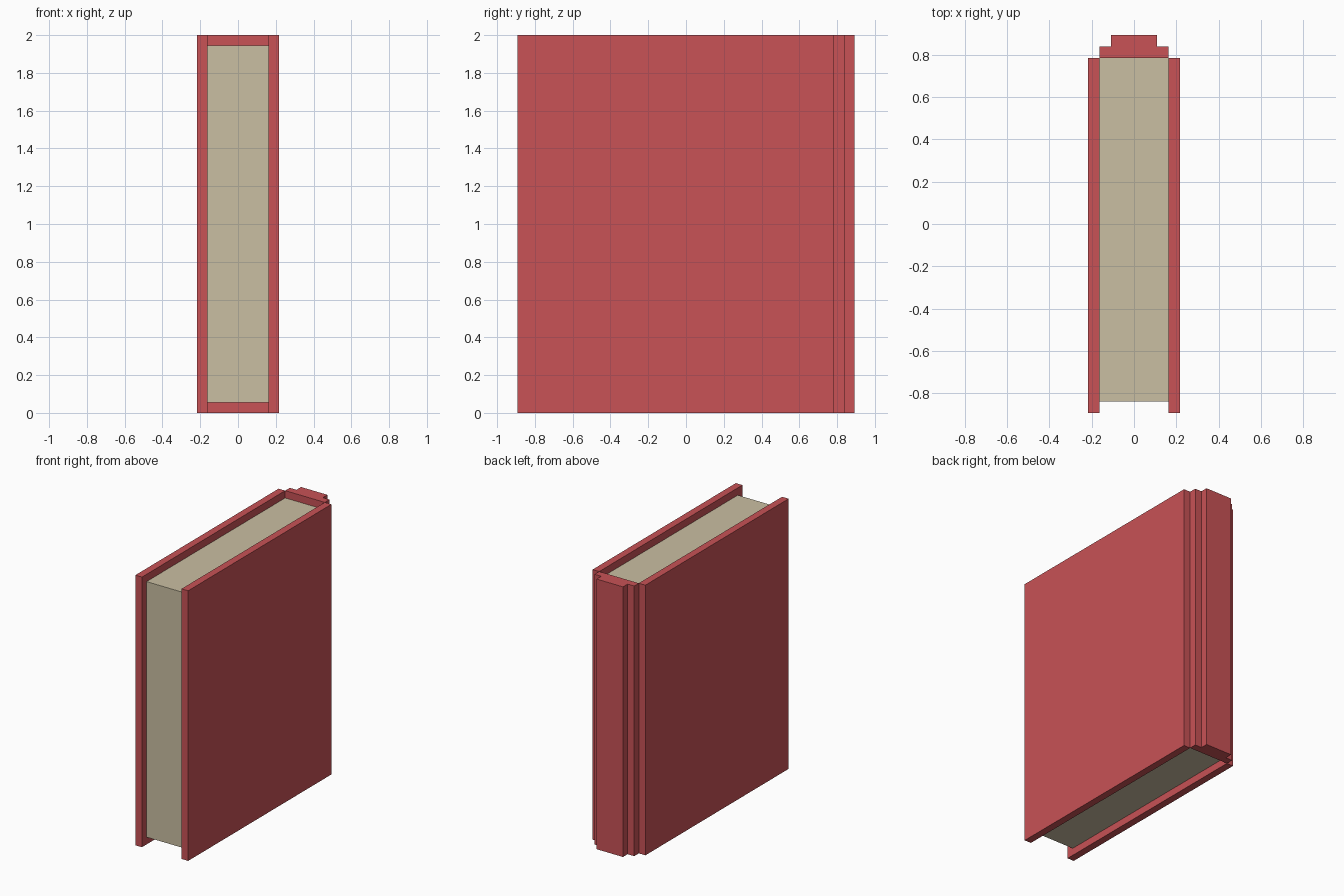
import bpy

if "Cube" in bpy.data.objects:
    bpy.data.objects.remove(bpy.data.objects["Cube"])

U = 2 / 37  # block unit: the book is 8 x 33 x 37 units


def material(name, rgb):
    m = bpy.data.materials.new(name)
    m.diffuse_color = (*rgb, 1)
    m.use_nodes = True
    m.node_tree.nodes["Principled BSDF"].inputs["Base Color"].default_value = m.diffuse_color
    return m


red = material("red cover", (0.58, 0.084, 0.093))
cream = material("cream paper", (0.59, 0.52, 0.36))


def box(name, x, y, z, mat):
    """Box from (min, max) ranges given in block units."""
    bpy.ops.mesh.primitive_cube_add(size=1)
    ob = bpy.context.object
    ob.name = name
    ob.location = [U * (a + b) / 2 for a, b in (x, y, z)]
    ob.scale = [U * (b - a) for a, b in (x, y, z)]
    bpy.ops.object.transform_apply(location=True, rotation=False, scale=True)
    ob.data.materials.append(mat)
    return ob


# front and back boards
box("cover_left", (-4, -3), (-16.5, 14.5), (0, 37), red)
box("cover_right", (3, 4), (-16.5, 14.5), (0, 37), red)

# stepped spine
box("spine_inner", (-3, 3), (14.5, 15.5), (0, 37), red)
box("spine_outer", (-2, 2), (15.5, 16.5), (0, 37), red)

# page block, recessed on three sides
box("pages", (-3, 3), (-15.5, 14.5), (1, 36), cream)
